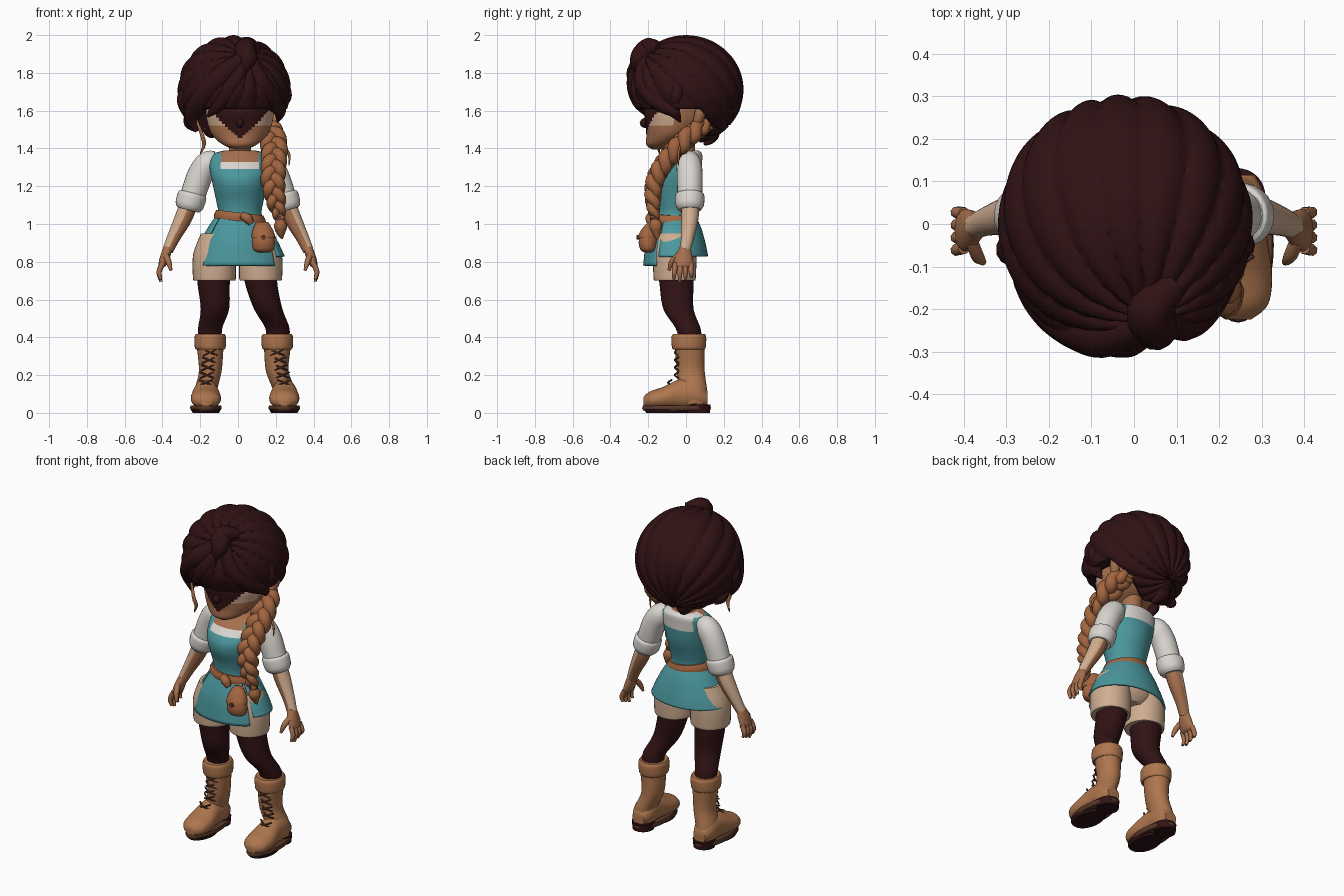
import bpy
import bmesh
from math import sin, cos, pi, radians
from mathutils import Vector

default = bpy.data.objects.get("Cube")
if default:
    bpy.data.objects.remove(default, do_unlink=True)


def material(name, red, green, blue):
    mat = bpy.data.materials.new(name)
    mat.use_nodes = True
    color = (red, green, blue, 1)
    mat.diffuse_color = color
    mat.node_tree.nodes["Principled BSDF"].inputs["Base Color"].default_value = color
    return mat


dark = material("dark maroon", .03, .006, .007)
teal = material("teal cloth", .07, .31, .34)
leather = material("brown leather", .36, .13, .05)
boot_tan = material("boot leather", .42, .18, .075)
skin = material("brown skin", .38, .16, .075)
light_skin = material("light skin", .64, .42, .28)
cream = material("cream cloth", .62, .42, .28)
white = material("white linen", .7, .67, .63)
sole_brown = material("lace brown", .1, .04, .022)


def build(name, rings, mats, caps=True, closed=True, rule=None):
    """Join equal rings of points into one smooth skin."""
    count = len(rings[0])
    bm = bmesh.new()
    grid = [[bm.verts.new(point) for point in ring] for ring in rings]
    for low, high in zip(grid, grid[1:]):
        for j in range(count if closed else count - 1):
            k = (j + 1) % count
            bm.faces.new((low[j], low[k], high[k], high[j]))
    if caps:
        bm.faces.new(grid[0][::-1])
        bm.faces.new(grid[-1])
    bmesh.ops.recalc_face_normals(bm, faces=bm.faces[:])
    mesh = bpy.data.meshes.new(name)
    bm.to_mesh(mesh)
    bm.free()
    for mat in mats:
        mesh.materials.append(mat)
    if rule:
        for face in mesh.polygons:
            face.material_index = rule(face.center, face.normal)
    obj = bpy.data.objects.new(name, mesh)
    bpy.context.collection.objects.link(obj)
    bpy.ops.object.select_all(action='DESELECT')
    obj.select_set(True)
    bpy.context.view_layer.objects.active = obj
    bpy.ops.object.shade_smooth_by_angle(angle=radians(50))
    return obj


def spline(keys, steps):
    """Smooth curve through tuples of any length."""
    result = []
    last = len(keys) - 1
    for i in range(last):
        a, b, c, d = keys[max(i - 1, 0)], keys[i], keys[i + 1], keys[min(i + 2, last)]
        for s in range(steps):
            t = s / steps
            result.append(tuple(
                q + t * (r - p + t * (2 * p - 5 * q + 4 * r - w + t * (3 * (q - r) + w - p))) / 2
                for p, q, r, w in zip(a, b, c, d)))
    return result + [tuple(keys[-1])]


def loft(name, keys, mats, axis='z', count=32, steps=5, tilt=0, rule=None):
    """Elliptical sections: centre x, y, z and two radii."""
    rings = []
    for x, y, z, wide, deep in spline(keys, steps):
        ring = []
        for j in range(count):
            u, v = wide * cos(2 * pi * j / count), deep * sin(2 * pi * j / count)
            ring.append((x + u, y + v, z + tilt * u) if axis == 'z' else (x + u, y, z + v))
        rings.append(ring)
    return build(name, rings, mats, rule=rule)


def tube(name, keys, mats, count=12, steps=5, rule=None):
    """Round sections along a path: x, y, z and radius."""
    path = spline(keys, steps)
    points = [Vector(p[:3]) for p in path]
    side, rings = Vector((.31, .77, .2)), []
    for i, point in enumerate(points):
        along = (points[min(i + 1, len(points) - 1)] - points[max(i - 1, 0)]).normalized()
        side = (side - along * side.dot(along)).normalized()
        other = along.cross(side)
        radius = max(path[i][3], .002)
        rings.append([point + radius * (side * cos(2 * pi * j / count) + other * sin(2 * pi * j / count))
                      for j in range(count)])
    return build(name, rings, mats, rule=rule)


def clamp(value):
    return min(max(value, 0), 1)


# Head, nose, ear and neck
def face_paint(c, n):
    off = abs(c.x - .01)
    if c.y > -.06:
        return 0
    if off < (c.z - 1.45) * 1.05:
        return 2
    return 1 if c.z > 1.52 else 0


loft("head", [(.01, -.15, 1.395, .03, .03), (.01, -.13, 1.42, .09, .08), (.01, -.08, 1.47, .145, .13),
              (.01, -.05, 1.53, .17, .165), (.01, -.04, 1.6, .18, .18), (.01, -.02, 1.7, .17, .17),
              (.01, 0, 1.8, .1, .1)], [skin, light_skin, dark], count=64, steps=8, rule=face_paint)
tube("nose", [(.01, -.2, 1.56, .01), (.01, -.225, 1.535, .021), (.01, -.205, 1.515, .01)], [dark])
for side, label in ((1, "left"), (-1, "right")):
    tube(label + "_ear", [(side * .17, .04, 1.5, .012), (side * .19, .06, 1.54, .024),
                          (side * .2, .08, 1.6, .03), (side * .19, .09, 1.635, .01)], [skin])
tube("neck", [(.01, -.01, 1.32, .075), (.01, -.01, 1.37, .06), (.01, -.01, 1.5, .06)], [skin], count=24)

# Hair volume with swirling locks that leave the face open
turn = Vector((.2, -.75, .65)).to_track_quat('Z', 'Y')
rings = []
for i in range(61):
    polar = .03 + (pi - .06) * i / 60
    ring = []
    for j in range(144):
        around = 2 * pi * j / 144
        d = turn @ Vector((sin(polar) * cos(around), sin(polar) * sin(around), cos(polar)))
        swell = .955 + .055 * abs(sin(8 * around + 1.6 * polar)) ** .6
        x, y, z = -.02 + .297 * d.x * swell, .302 * d.y * swell, 1.71 + .287 * d.z * swell
        if y < 0:
            y *= 1 - .7 * max(0, 1.7 - z)
        opening = -.03 + .11 * clamp(x / .15)
        z = max(z, 1.61 - .19 * clamp((y - opening) / .11))
        ring.append((x, y, z))
    rings.append(ring)
build("hair", rings, [dark])

# Fringe, quiff and side curls
locks = {
    "quiff": [(.1, -.14, 1.93, .03), (.04, -.2, 1.93, .055), (.05, -.25, 1.87, .05), (.03, -.27, 1.8, .01)],
    "fringe_sweep": [(.05, -.22, 1.9, .03), (-.07, -.26, 1.8, .055), (-.17, -.21, 1.69, .06),
                     (-.24, -.13, 1.58, .045), (-.22, -.13, 1.49, .008)],
    "fringe_middle": [(.05, -.23, 1.88, .03), (-.02, -.265, 1.76, .05), (-.09, -.24, 1.65, .045),
                      (-.16, -.2, 1.57, .008)],
    "fringe_left": [(.07, -.22, 1.88, .03), (.12, -.225, 1.75, .05), (.18, -.16, 1.66, .05),
                    (.22, -.07, 1.6, .035), (.21, -.03, 1.54, .006)],
    "side_curl_right": [(-.24, -.05, 1.75, .04), (-.285, -.06, 1.66, .04), (-.25, -.02, 1.58, .04),
                        (-.26, .02, 1.53, .025), (-.22, .03, 1.49, .006)],
    "side_curl_left": [(.22, -.03, 1.77, .035), (.25, -.05, 1.68, .035), (.22, -.05, 1.61, .02),
                       (.24, -.04, 1.57, .006)],
    "nape_lock": [(-.1, .12, 1.55, .06), (-.08, .13, 1.47, .045), (-.05, .1, 1.42, .008)],
}
for name, keys in locks.items():
    tube(name, keys, [dark], steps=8)
for name, keys in {
    "wisp_right": [(-.22, -.14, 1.55, .006), (-.19, -.16, 1.47, .011), (-.18, -.15, 1.42, .01), (-.2, -.14, 1.37, .003)],
    "wisp_left": [(.24, -.03, 1.42, .004), (.27, -.04, 1.37, .007), (.27, -.04, 1.31, .003)],
}.items():
    tube(name, keys, [leather], count=8)

# Three strand braid over the left shoulder
braid = [(.11, .13, 1.53, .6), (.165, .06, 1.5, 1), (.19, -.03, 1.42, 1.05), (.19, -.11, 1.33, 1),
         (.185, -.165, 1.23, .95), (.2, -.175, 1.12, .8), (.22, -.165, 1.03, .45)]
path = spline(braid, 12)
for strand in range(3):
    keys = []
    for i, (x, y, z, size) in enumerate(path):
        along = Vector(path[min(i + 1, len(path) - 1)][:3]) - Vector(path[max(i - 1, 0)][:3])
        depth = along.normalized().cross(Vector((1, 0, 0))).normalized()
        phase = 2 * pi * (3.2 * i / len(path) + strand / 3)
        spot = Vector((x + .036 * size * sin(phase), y, z)) + depth * .02 * size * sin(2 * phase)
        keys.append((*spot, .034 * size))
    tube("braid_strand", keys, [leather], steps=1)
tube("braid_tie", [(.22, -.165, 1.045, .026), (.222, -.165, 1.02, .026)], [sole_brown])
tube("braid_tuft", [(.222, -.165, 1.03, .018), (.225, -.16, .99, .035), (.228, -.155, .95, .022),
                    (.235, -.15, .92, .003)], [leather])


# Bodice with square neckline over a linen shirt
def bodice_paint(c, n):
    if c.z < 1.29 or (abs(c.x - .01) > .1 and c.z < 1.376):
        return 0
    return 1 if c.z < 1.325 or n.y > 0 else 2


loft("bodice", [(.01, -.06, 1.01, .13, .11), (.01, -.06, 1.06, .115, .1), (.01, -.06, 1.12, .125, .11),
                (.01, -.062, 1.2, .142, .135), (.01, -.055, 1.26, .155, .137), (.01, -.03, 1.32, .16, .115),
                (.01, -.005, 1.37, .14, .09), (.01, -.005, 1.39, .08, .07)],
     [teal, white, skin], count=64, steps=8, rule=bodice_paint)

# Split skirt, as a front panel and a wide back panel
for label, start, end, hem in (("front", -142, -38, .78), ("back", -32, 212, .83)):
    rows = []
    for z, wide, deep in spline([(1.04, .125, .108), (.98, .165, .135), (.9, .21, .158), (hem, .242, .172)], 5):
        angles = [radians(start + (end - start) * j / 40) for j in range(41)]
        rows.append([(.005 + wide * cos(a), -.055 + deep * sin(a), z) for a in angles])
    panel = build("skirt_" + label, rows, [teal], caps=False, closed=False)
    panel.modifiers.new("thickness", 'SOLIDIFY').thickness = .012

# Belt, buckle knot and hip pouch
loft("belt", [(.01, -.06, 1.015, .138, .118), (.01, -.06, 1.035, .136, .12), (.01, -.06, 1.06, .124, .112)],
     [leather], tilt=-.12, steps=3)
tube("belt_knot", [(.02, -.18, 1.045, .02), (.05, -.19, 1.03, .026), (.07, -.19, 1.0, .015)], [leather])
loft("pouch", [(.135, -.2, .85, .03, .02), (.135, -.2, .865, .055, .042), (.135, -.2, .91, .06, .05),
               (.13, -.19, .97, .048, .04), (.13, -.18, 1.0, .035, .025)], [leather])
loft("pouch_flap", [(.135, -.203, .925, .062, .052), (.133, -.198, .95, .06, .05), (.13, -.187, .985, .046, .038),
                    (.13, -.18, 1.01, .03, .02)], [leather])
tube("pouch_button", [(.135, -.262, .93, .012), (.135, -.245, .93, .012)], [sole_brown])

# Legs and boots
loft("pelvis", [(0, -.06, .8, .08, .08), (0, -.06, .86, .17, .11), (.01, -.06, 1.02, .12, .1)], [cream])
for label, hip, knee, ankle, foot in (("right", -.125, -.122, -.147, -.17), ("left", .12, .16, .208, .245)):
    loft(label + "_shorts", [(hip * .85, -.06, .95, .09, .1), (hip, -.06, .84, .112, .115),
                             (hip, -.06, .72, .114, .112), (hip, -.06, .7, .108, .108)], [cream])
    loft(label + "_stocking", [(hip, -.055, .76, .09, .095), (hip * 1.03, -.05, .68, .085, .09),
                               (knee, -.04, .55, .075, .08), (ankle, .01, .45, .064, .066),
                               (ankle, .025, .38, .062, .06)], [dark])
    loft(label + "_boot_shaft", [(ankle, .015, .41, .075, .08), (ankle, .02, .34, .07, .078),
                                 (ankle, .025, .22, .06, .074), (foot, .035, .12, .06, .077),
                                 (foot, .04, .05, .06, .075)], [boot_tan])
    loft(label + "_boot_cuff", [(ankle, .015, .335, .074, .083), (ankle, .015, .35, .082, .09),
                                (ankle, .015, .4, .083, .092), (ankle, .015, .418, .076, .084)], [boot_tan])
    loft(label + "_boot_foot", [(foot, .115, .075, .04, .04), (foot, .06, .095, .064, .075),
                                (foot, -.03, .098, .068, .08), (foot, -.12, .078, .08, .06),
                                (foot, -.19, .068, .07, .046), (foot, -.225, .06, .03, .024)],
         [boot_tan], axis='y')
    loft(label + "_boot_sole", [(foot, -.05, .012, .076, .175), (foot, -.05, .025, .084, .182),
                                (foot, -.05, .04, .08, .178)], [sole_brown], steps=2)
    loft(label + "_boot_heel", [(foot, .065, 0, .06, .062), (foot, .065, .045, .064, .066)], [dark], steps=1)
    loft(label + "_tread", [(foot, -.1, 0, .07, .11), (foot, -.1, .02, .08, .125)], [dark], steps=1)
    # Crossed laces
    for row in range(5):
        z = .145 + .04 * row
        x = foot + (ankle - foot) * row / 4
        y = -.06 - .035 * clamp(1 - row)
        for side in (1, -1):
            tube(label + "_lace", [(x - side * .036, y + .02, z, .005), (x, y, z + .015, .005),
                                   (x + side * .036, y + .02, z + .03, .005)], [sole_brown], count=6, steps=3)

# Arms, rolled sleeves and hands
for side, label in ((1, "left"), (-1, "right")):
    def limb(name, keys, mats, **options):
        tube(label + name, [(side * x, y, z, r) for x, y, z, r in keys], mats, **options)

    def arm_paint(c, n):
        return 1 if n.x * side + .4 * n.z > .1 else 0

    limb("_sleeve", [(.11, .01, 1.35, .04), (.155, .015, 1.325, .064), (.2, .02, 1.26, .068),
                     (.24, .02, 1.15, .066)], [white], count=24)
    limb("_sleeve_cuff", [(.238, .02, 1.165, .066), (.242, .02, 1.15, .077), (.258, .02, 1.1, .075),
                          (.265, .02, 1.075, .06)], [white], count=24)
    limb("_forearm", [(.255, .022, 1.12, .047), (.29, .02, 1.03, .046), (.34, .008, .93, .035),
                      (.372, -.005, .86, .029)], [skin, light_skin], count=20, rule=arm_paint)
    loft(label + "_palm", [(side * .37, -.005, .88, .024, .027), (side * .385, -.012, .83, .027, .045),
                           (side * .4, -.015, .785, .022, .05), (side * .405, -.015, .77, .012, .04)], [skin], count=20)
    for finger in range(4):
        y = -.056 + .027 * finger
        tip = .695 + .012 * abs(finger - 1)
        limb("_finger", [(.4, y, .79, .015), (.418, y * 1.1, .745, .014), (.408, y * 1.15, tip, .008)], [skin], count=8)
    limb("_thumb", [(.382, -.04, .835, .016), (.368, -.075, .8, .016), (.355, -.09, .755, .008)], [skin], count=8)
